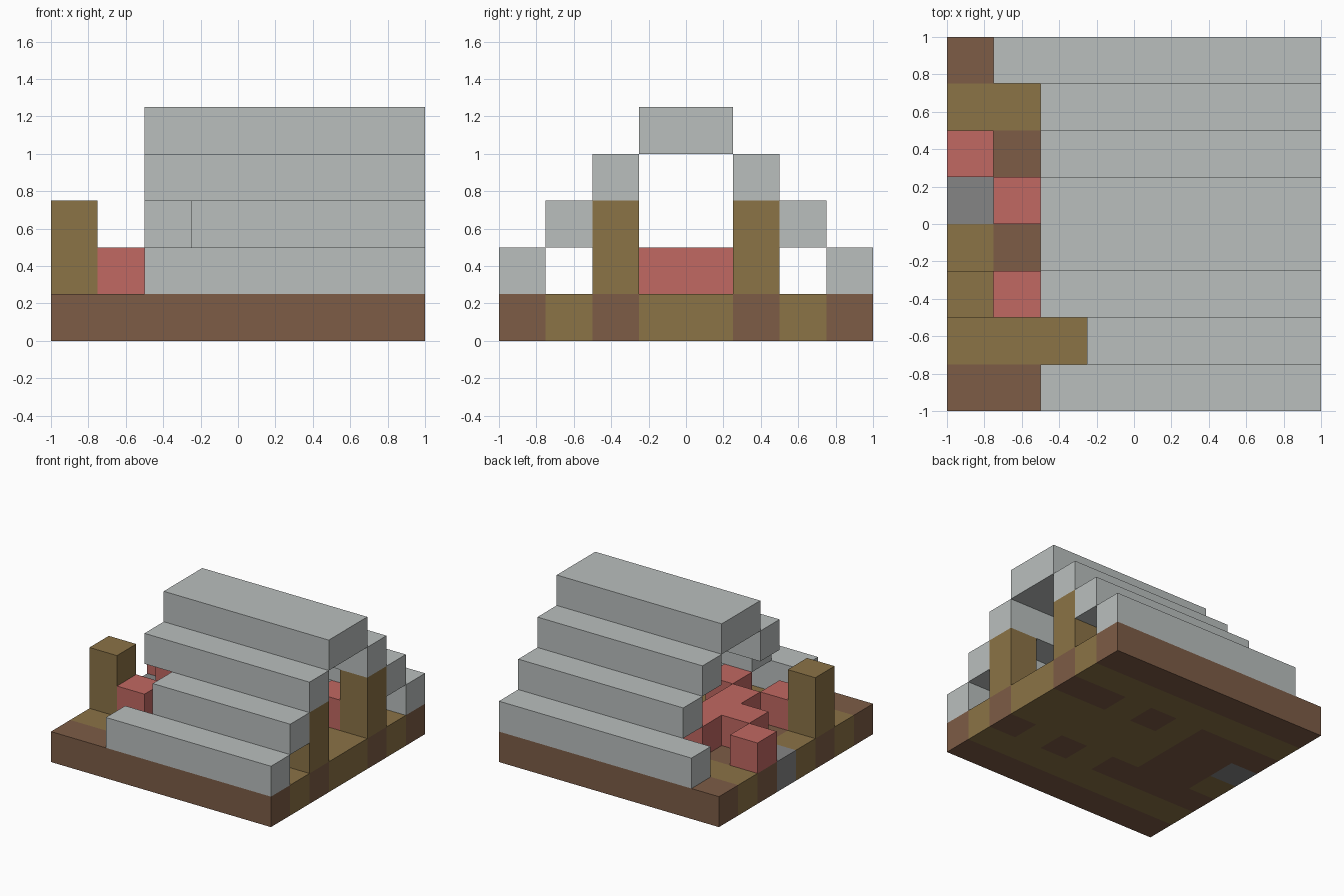
import bpy
import bmesh

cube = bpy.data.objects.get("Cube")
if cube:
    bpy.data.objects.remove(cube, do_unlink=True)

U = 0.25  # size of one block


def linear(c):
    c /= 255
    return c / 12.92 if c <= 0.04045 else ((c + 0.055) / 1.055) ** 2.4


def material(name, *rgb):
    mat = bpy.data.materials.new(name)
    color = [linear(c) for c in rgb] + [1]
    mat.use_nodes = True
    mat.diffuse_color = color
    mat.node_tree.nodes["Principled BSDF"].inputs["Base Color"].default_value = color
    return mat


BROWN = material("dark_wood", 125, 92, 70)
TAN = material("oak_wood", 139, 115, 70)
CLAY = material("red_clay", 193, 104, 98)
ROOF = material("pale_stone", 186, 191, 190)
GREY = material("grey_stone", 133, 133, 133)


def add_object(name, bm, *mats):
    bmesh.ops.recalc_face_normals(bm, faces=bm.faces)
    mesh = bpy.data.meshes.new(name)
    bm.to_mesh(mesh)
    bm.free()
    for mat in mats:
        mesh.materials.append(mat)
    obj = bpy.data.objects.new(name, mesh)
    bpy.context.collection.objects.link(obj)
    return obj


def block(name, mat, col, row, layer, size):
    """Box placed in block units, counted from the -x, -y, ground corner."""
    bm = bmesh.new()
    bmesh.ops.create_cube(bm, size=1)
    for v in bm.verts:
        for axis, start in enumerate((col - 4, row - 4, layer)):
            v.co[axis] = (start + (v.co[axis] + 0.5) * size[axis]) * U
    return add_object(name, bm, mat)


# Floor slab: brown borders and patches, oak boards and one stone block
PATCHES = {(7, 5), (6, 5), (4, 5), (7, 2), (5, 2), (3, 2), (0, 2), (0, 5)}
bm = bmesh.new()
bmesh.ops.create_grid(bm, x_segments=8, y_segments=8, size=1)
extruded = bmesh.ops.extrude_face_region(bm, geom=bm.faces[:])
for item in extruded["geom"]:
    if isinstance(item, bmesh.types.BMVert):
        item.co.z = U
for face in bm.faces:
    center = face.calc_center_median()
    col, row = (min(7, max(0, int((c + 1) / U))) for c in center.xy)
    if (col, row) == (0, 4):
        face.material_index = 2
    elif row in (0, 7) or (col, row) in PATCHES or (col in (1, 2) and 2 <= row <= 5):
        face.material_index = 0
    else:
        face.material_index = 1
add_object("floor", bm, BROWN, TAN, GREY)

# Stepped roof bars, each running to the +x end
for side, rows, starts in (("front", (0, 1, 2), (2, 3, 2)), ("back", (7, 6, 5), (1, 2, 2))):
    for step, (row, start) in enumerate(zip(rows, starts)):
        block(f"roof_{side}_step_{step + 1}", ROOF, start, row, step + 1, (8 - start, 1, 1))
block("roof_ridge", ROOF, 2, 3, 4, (6, 2, 1))

# Posts at the corners of the room
for name, col, row in (("front_post", 7, 2), ("back_post", 7, 5), ("entrance_post", 0, 2)):
    block(name, TAN, col, row, 1, (1, 1, 2))

# Red wall inside the entrance, and loose red blocks
block("clay_wall", CLAY, 2, 3, 1, (1, 3, 1))
for n, (col, row) in enumerate([(0, 5), (1, 4), (1, 2), (6, 5), (4, 5), (5, 2), (3, 2)]):
    block(f"clay_block_{n + 1}", CLAY, col, row, 1, (1, 1, 1))
